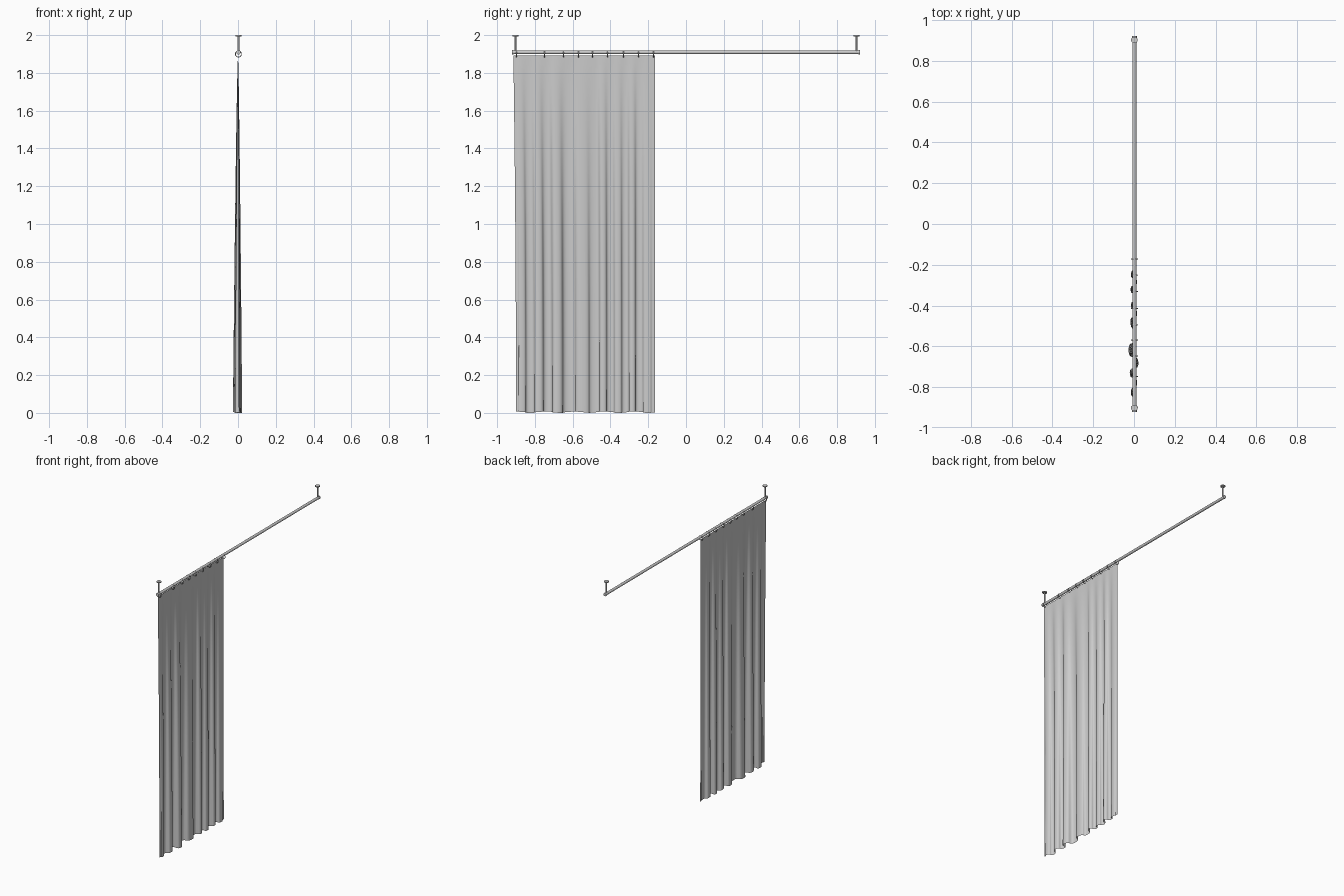
import bpy, bmesh, math
from mathutils import Vector

if "Cube" in bpy.data.objects:
    bpy.data.objects.remove(bpy.data.objects["Cube"])

ROD_X, ROD_Z = 0.002, 1.909


def smooth(ob, angle=40):
    bpy.ops.object.select_all(action='DESELECT')
    ob.select_set(True)
    bpy.context.view_layer.objects.active = ob
    bpy.ops.object.shade_smooth_by_angle(angle=math.radians(angle))


def cylinder(name, a, b, r, sides=24):
    a, b = Vector(a), Vector(b)
    d = b - a
    bpy.ops.mesh.primitive_cylinder_add(vertices=sides, radius=r, depth=d.length,
                                        location=(a + b) / 2,
                                        rotation=d.to_track_quat('Z', 'Y').to_euler())
    ob = bpy.context.object
    ob.name = name
    smooth(ob)
    return ob


# Rail
cylinder("rail", (ROD_X, -0.917, ROD_Z), (ROD_X, 0.917, ROD_Z), 0.0095)

# Ceiling hangers and end caps, one set per end
for side, label in ((-1, "near"), (1, "far")):
    y = side * 0.903
    cylinder("end_cap_" + label, (ROD_X, side * 0.912, ROD_Z), (ROD_X, side * 0.922, ROD_Z), 0.0115)
    cylinder("hanger_" + label, (ROD_X, y, ROD_Z), (ROD_X, y, 1.997), 0.005, 16)
    cylinder("ceiling_plate_" + label, (ROD_X, y, 1.993), (ROD_X, y, 2.0), 0.016)

# Curtain rings
for i, y in enumerate((-0.898, -0.749, -0.648, -0.569, -0.495, -0.415, -0.331, -0.251, -0.172)):
    bpy.ops.mesh.primitive_torus_add(major_radius=0.016, minor_radius=0.002,
                                     major_segments=24, minor_segments=8,
                                     location=(ROD_X, y, 1.900), rotation=(math.pi / 2, 0, 0))
    bpy.context.object.name = f"curtain_ring_{i + 1}"
    smooth(bpy.context.object, 60)

# Curtain: fold crests (y, x) at the hem, flattening towards the top edge
CRESTS = [(-.90, .004), (-.87, .012), (-.825, -.016), (-.78, .016), (-.73, -.021),
          (-.685, .022), (-.62, -.027), (-.55, .012), (-.475, -.018), (-.44, .016),
          (-.40, -.015), (-.36, .011), (-.32, -.017), (-.285, .016), (-.25, -.015),
          (-.205, .010), (-.165, .002)]
STEPS, ROWS, TOP = 8, 40, 1.893
hem = []
for (y0, x0), (y1, x1) in zip(CRESTS, CRESTS[1:]):
    for k in range(STEPS):
        t = k / STEPS
        x = x0 + (x1 - x0) * (1 - math.cos(math.pi * t)) / 2
        bulge = 0.16 * (y1 - y0) * math.sin(2 * math.pi * t)
        hem.append((y0 + (y1 - y0) * t, x, bulge))
hem.append((*CRESTS[-1], 0))

bm = bmesh.new()
rows = []
for r in range(ROWS + 1):
    drop = r / ROWS
    depth = drop ** 0.7
    row = []
    for y, x, bulge in hem:
        spread = -0.014 * (-0.165 - y) / 0.735 * (1 - drop) ** 2
        z = TOP * (1 - drop) + 0.004 * drop * (1 + math.sin(y * 40))
        row.append(bm.verts.new((x * depth, y + bulge * depth + spread, z)))
    rows.append(row)
for a, b in zip(rows, rows[1:]):
    for i in range(len(a) - 1):
        bm.faces.new((a[i], b[i], b[i + 1], a[i + 1]))
mesh = bpy.data.meshes.new("curtain")
bm.to_mesh(mesh)
bm.free()
curtain = bpy.data.objects.new("curtain", mesh)
bpy.context.collection.objects.link(curtain)
smooth(curtain, 60)
